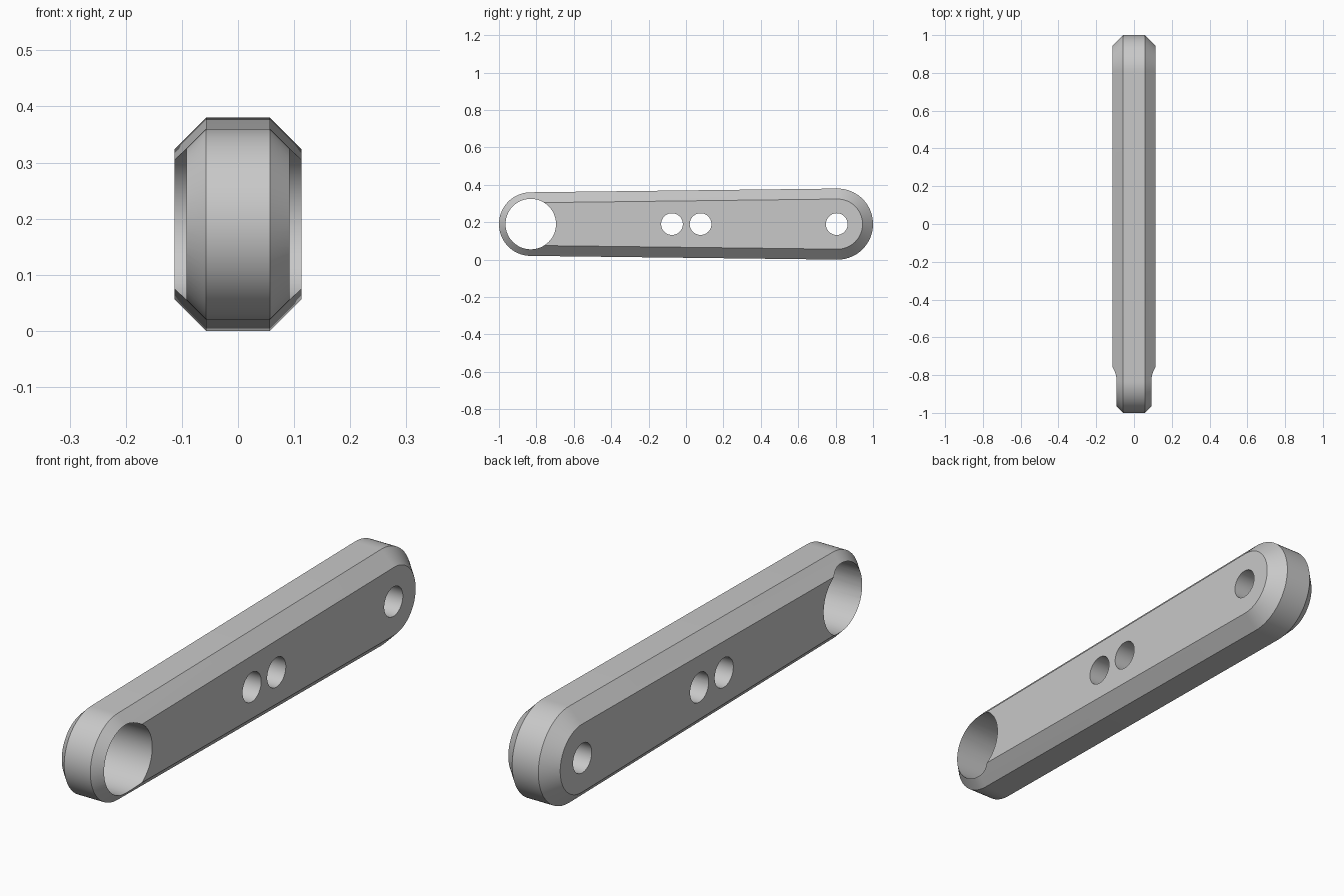
import bpy, bmesh, math
from mathutils import Matrix

cube = bpy.data.objects.get("Cube")
if cube:
    bpy.data.objects.remove(cube, do_unlink=True)

MID_Z = 0.19
FRONT_Y, FRONT_R = -0.83, 0.17
BACK_Y, BACK_R = 0.81, 0.19
HALF_W, CHAMFER = 0.113, 0.056
STEPS = 40

grey = bpy.data.materials.new("light_grey")
grey.use_nodes = True
colour = (0.58, 0.58, 0.58, 1)
grey.diffuse_color = colour
grey.node_tree.nodes["Principled BSDF"].inputs["Base Color"].default_value = colour


def outline(inset):
    """Tapered slot outline in y and z: two arcs joined by tangents."""
    tilt = math.asin((BACK_R - FRONT_R) / (BACK_Y - FRONT_Y))
    top = math.pi / 2 + tilt
    points = []
    for y, r, a, b in ((BACK_Y, BACK_R, -top, top),
                       (FRONT_Y, FRONT_R, top, 2 * math.pi - top)):
        for i in range(STEPS + 1):
            t = a + (b - a) * i / STEPS
            points.append((y + (r - inset) * math.cos(t),
                           MID_Z + (r - inset) * math.sin(t)))
    return points


def make_object(name, bm):
    bmesh.ops.recalc_face_normals(bm, faces=bm.faces)
    mesh = bpy.data.meshes.new(name)
    bm.to_mesh(mesh)
    bm.free()
    mesh.materials.append(grey)
    obj = bpy.data.objects.new(name, mesh)
    bpy.context.collection.objects.link(obj)
    return obj


# Arm body: four outlines lofted across the width, with chamfered rims
bm = bmesh.new()
inner = HALF_W - CHAMFER
rings = [[bm.verts.new((x, y, z)) for y, z in outline(inset)]
         for x, inset in ((-HALF_W, CHAMFER), (-inner, 0),
                          (inner, 0), (HALF_W, CHAMFER))]
for a, b in zip(rings, rings[1:]):
    for i in range(len(a)):
        j = (i + 1) % len(a)
        bm.faces.new((a[i], a[j], b[j], b[i]))
bm.faces.new(rings[0])
bm.faces.new(rings[-1])
arm = make_object("link_arm", bm)

# Cross holes: one large bore and three bolt holes
holes = (("large_bore", FRONT_Y, 0.135), ("front_bolt_hole", -0.075, 0.058),
         ("middle_bolt_hole", 0.078, 0.058), ("back_bolt_hole", 0.806, 0.058))
cutters = []
for name, y, r in holes:
    bm = bmesh.new()
    bmesh.ops.create_cone(
        bm, cap_ends=True, segments=64, radius1=r, radius2=r, depth=0.5,
        matrix=Matrix.Translation((0, y, MID_Z)) @ Matrix.Rotation(math.pi / 2, 4, "Y"))
    cutter = make_object(name + "_cutter", bm)
    cutter.hide_render = True
    cutters.append(cutter)
    cut = arm.modifiers.new(name, "BOOLEAN")
    cut.operation = "DIFFERENCE"
    cut.solver = "EXACT"
    cut.object = cutter

# Apply the cuts, drop the cutters and smooth the round walls
bpy.ops.object.select_all(action="DESELECT")
arm.select_set(True)
bpy.context.view_layer.objects.active = arm
for cut in list(arm.modifiers):
    bpy.ops.object.modifier_apply(modifier=cut.name)
for cutter in cutters:
    bpy.data.objects.remove(cutter, do_unlink=True)
bpy.ops.object.shade_smooth_by_angle(angle=math.radians(25))
